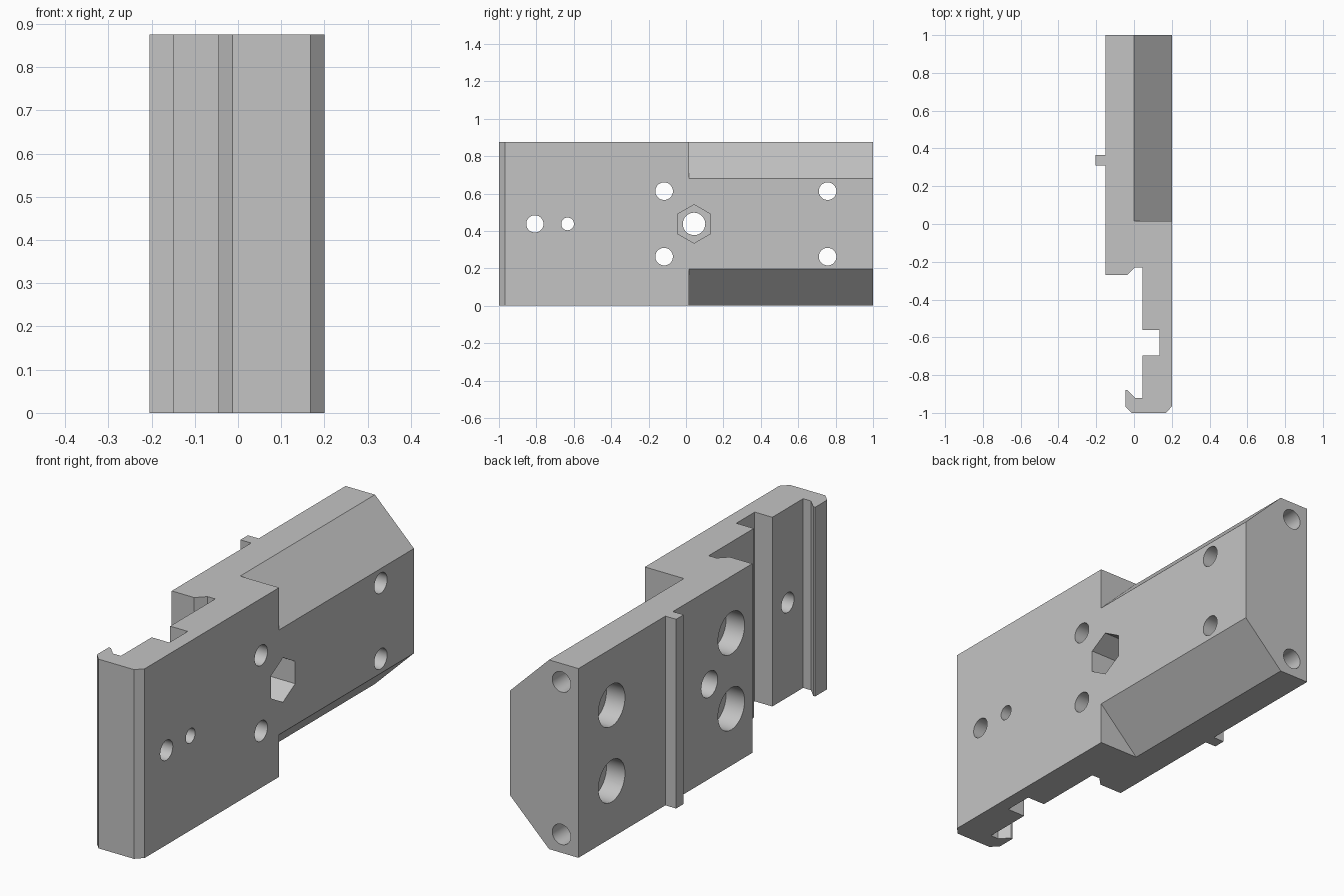
import bpy, bmesh, math
from mathutils import Matrix, Vector

cube = bpy.data.objects.get("Cube")
if cube:
    bpy.data.objects.remove(cube, do_unlink=True)

HEIGHT = 0.875
MID = HEIGHT / 2

grey = bpy.data.materials.new("machined_grey")
grey.use_nodes = True
colour = (0.55, 0.55, 0.55, 1)
grey.diffuse_color = colour
grey.node_tree.nodes["Principled BSDF"].inputs["Base Color"].default_value = colour


def add_object(name, bm):
    bmesh.ops.recalc_face_normals(bm, faces=bm.faces)
    mesh = bpy.data.meshes.new(name)
    bm.to_mesh(mesh)
    bm.free()
    mesh.materials.append(grey)
    obj = bpy.data.objects.new(name, mesh)
    bpy.context.collection.objects.link(obj)
    return obj


def prism(name, points, sweep):
    """Extrude a closed outline of 3D points along a vector."""
    bm = bmesh.new()
    face = bm.faces.new([bm.verts.new(p) for p in points])
    out = bmesh.ops.extrude_face_region(bm, geom=[face])
    verts = [g for g in out["geom"] if isinstance(g, bmesh.types.BMVert)]
    bmesh.ops.translate(bm, verts=verts, vec=sweep)
    return add_object(name, bm)


def rod(name, start, end, radius, sides=40):
    """Cylinder between two points; a corner points along y for x-aligned rods."""
    start, end = Vector(start), Vector(end)
    axis = end - start
    turn = (Matrix.Rotation(math.pi / 2, 4, 'Y') @ Matrix.Rotation(math.pi / 2, 4, 'Z')
            if abs(axis.x) > abs(axis.y) else Matrix.Rotation(math.pi / 2, 4, 'X'))
    bm = bmesh.new()
    bmesh.ops.create_cone(bm, cap_ends=True, segments=sides, radius1=radius,
                          radius2=radius, depth=axis.length,
                          matrix=Matrix.Translation((start + end) / 2) @ turn)
    return add_object(name, bm)


# Main plate: plan outline with locating rib, rail clamp recess and cross slot
outline = [
    (0.2, 1), (-0.15, 1),
    (-0.15, 0.365), (-0.205, 0.365), (-0.205, 0.31), (-0.15, 0.31),
    (-0.15, -0.27), (-0.035, -0.27), (0.005, -0.23), (0.045, -0.23),
    (0.045, -0.56), (0.135, -0.56), (0.135, -0.695), (0.045, -0.695),
    (0.045, -0.92), (0.005, -0.92), (-0.035, -0.88), (-0.045, -0.88),
    (-0.045, -0.967), (-0.013, -1), (0.168, -1), (0.2, -0.967),
]
plate = prism("mounting_plate", [(x, y, 0) for x, y in outline], (0, 0, HEIGHT))

cutters = []

# Long bevels along the upper and lower rear edges
bevel = [(-0.02, 0.02), (0.22, -0.215), (0.22, 0.02)]
for name, edge, up in (("upper_bevel", HEIGHT, 1), ("lower_bevel", 0, -1)):
    cutters.append(prism(name, [(x, 0.015, edge + up * z) for x, z in bevel], (0, 1.1, 0)))

# Four counterbored screw holes
for y in (-0.117, 0.757):
    for z in (MID - 0.175, MID + 0.175):
        cutters.append(rod("screw_hole", (-0.3, y, z), (0.3, y, z), 0.047))
        cutters.append(rod("counterbore", (-0.3, y, z), (-0.055, y, z), 0.097))

# Centre bolt with hexagonal nut pocket, and two clamp holes
for y, radius in ((0.043, 0.06), (-0.808, 0.046), (-0.633, 0.034)):
    cutters.append(rod("bolt_hole", (-0.3, y, MID), (0.3, y, MID), radius))
cutters.append(rod("nut_pocket", (0.02, 0.043, MID), (0.3, 0.043, MID), 0.103, 6))

# Blind holes in the rear end
for z in (0.085, HEIGHT - 0.085):
    cutters.append(rod("end_hole", (-0.063, 0.5, z), (-0.063, 1.1, z), 0.047))

# Cut everything out of the plate
bpy.ops.object.select_all(action='DESELECT')
bpy.context.view_layer.objects.active = plate
plate.select_set(True)
for cutter in cutters:
    cutter.hide_render = True
    mod = plate.modifiers.new(cutter.name, 'BOOLEAN')
    mod.operation = 'DIFFERENCE'
    mod.solver = 'EXACT'
    mod.object = cutter
    bpy.ops.object.modifier_apply(modifier=mod.name)
    bpy.data.objects.remove(cutter, do_unlink=True)

bpy.ops.object.shade_smooth_by_angle(angle=math.radians(25))
